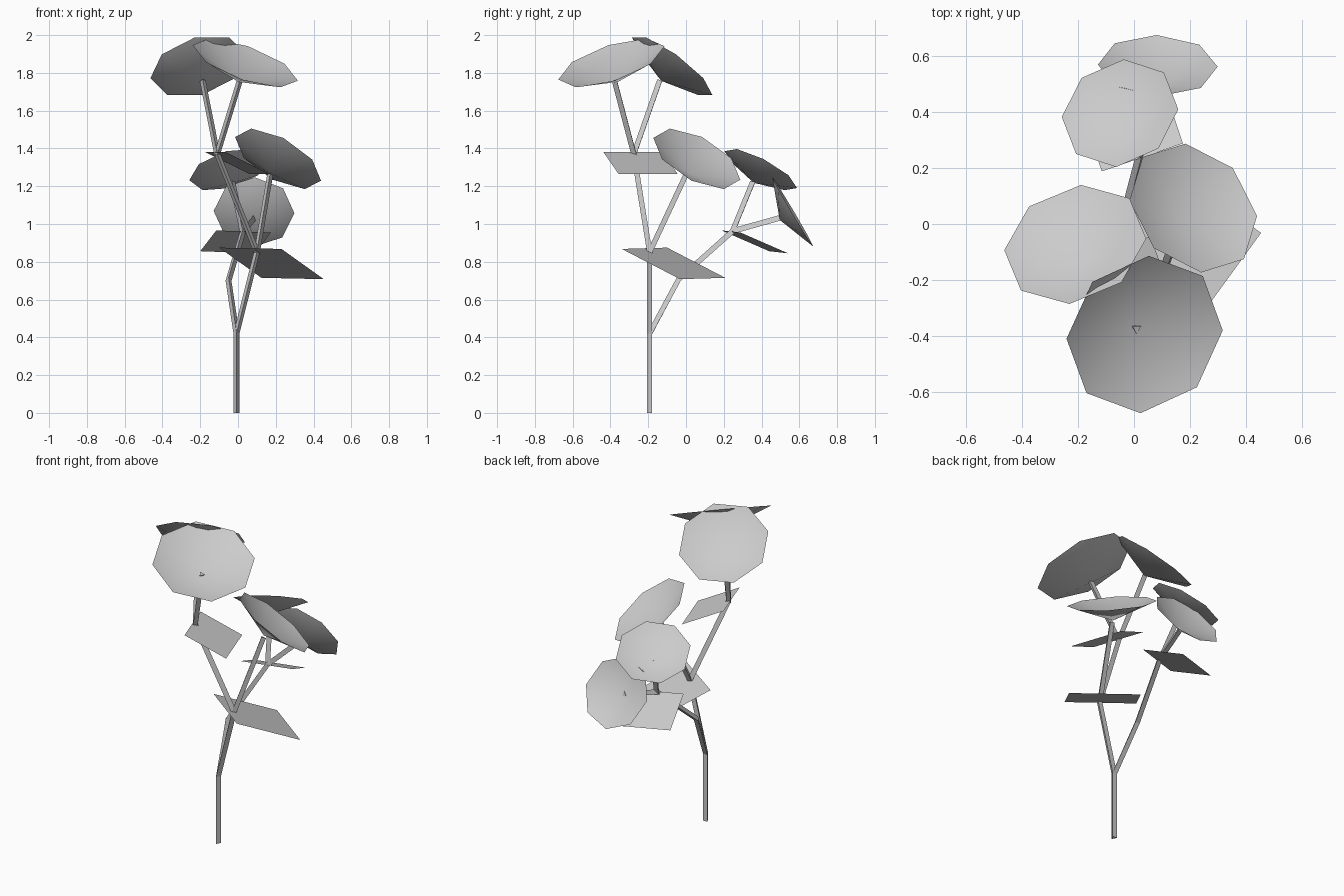
import bpy
import bmesh
from math import cos, sin, pi
from mathutils import Vector

old = bpy.data.objects.get("Cube")
if old:
    bpy.data.objects.remove(old, do_unlink=True)

# One pale grey for the whole plant
grey = bpy.data.materials.new("pale_grey")
grey.use_nodes = True
colour = (0.6, 0.6, 0.6, 1)
grey.diffuse_color = colour
grey.node_tree.nodes["Principled BSDF"].inputs["Base Color"].default_value = colour

UP = Vector((0, 0, 1))
STEM_RADIUS = 0.018
CUP_DEPTH = 0.38


def add_object(name, bm, smooth=False):
    mesh = bpy.data.meshes.new(name)
    for face in bm.faces:
        face.smooth = smooth
    bm.to_mesh(mesh)
    bm.free()
    mesh.materials.append(grey)
    obj = bpy.data.objects.new(name, mesh)
    bpy.context.collection.objects.link(obj)
    return obj


def ring(bm, centre, normal, radius, sides, start=0.0):
    """Regular polygon of vertices facing along the normal."""
    turn = UP.rotation_difference(normal)
    verts = []
    for i in range(sides):
        a = start + 2 * pi * i / sides
        verts.append(bm.verts.new(centre + turn @ Vector((radius * cos(a), radius * sin(a), 0))))
    return verts


def add_stem(name, points):
    """Three-sided stem swept along the points."""
    pts = [Vector(p) for p in points]
    bm = bmesh.new()
    rings = []
    for i, p in enumerate(pts):
        ahead = pts[min(i + 1, len(pts) - 1)]
        behind = pts[max(i - 1, 0)]
        tangent = UP if p.z == 0 else (ahead - behind).normalized()
        rings.append(ring(bm, p, tangent, STEM_RADIUS, 3, -pi / 2))
    for low, high in zip(rings, rings[1:]):
        for i in range(3):
            j = (i + 1) % 3
            bm.faces.new((low[i], low[j], high[j], high[i]))
    bm.faces.new(rings[0][::-1])
    bm.faces.new(rings[-1])
    add_object(name, bm)


def add_bloom(name, centre, normal, radius):
    """Shallow open eight-sided cup whose point sits on the stem tip."""
    centre, normal = Vector(centre), Vector(normal).normalized()
    bm = bmesh.new()
    rim = ring(bm, centre, normal, radius, 8)
    tip = bm.verts.new(centre - normal * CUP_DEPTH * radius)
    for i in range(8):
        bm.faces.new((tip, rim[i], rim[(i + 1) % 8]))
    add_object(name, bm, smooth=True)


def add_leaf(name, corner, across, along):
    """Flat four-cornered leaf from one base corner and two sides."""
    c, a, b = Vector(corner), Vector(across), Vector(along)
    bm = bmesh.new()
    bm.faces.new([bm.verts.new(p) for p in (c, c + b, c + a + b, c + a)])
    add_object(name, bm)


# Forks of the plant
base = (-0.008, -0.188, 0)
low_fork = (-0.008, -0.188, 0.42)
mid_fork = (0.1, -0.188, 0.85)
top_fork = (-0.11, -0.272, 1.37)
back_bend = (-0.05, -0.035, 0.705)
back_fork = (0.025, 0.25, 0.96)

# Stems
add_stem("main_stem", [base, low_fork, mid_fork])
add_stem("upper_stem", [mid_fork, top_fork])
add_stem("top_front_stalk", [top_fork, (0.01, -0.375, 1.76)])
add_stem("top_back_stalk", [top_fork, (-0.187, -0.135, 1.76)])
add_stem("side_stalk", [mid_fork, (0.17, 0.005, 1.262)])
add_stem("back_stem", [low_fork, back_bend, back_fork])
add_stem("back_high_stalk", [back_fork, (-0.03, 0.357, 1.222)])
add_stem("back_low_stalk", [back_fork, (0.08, 0.5, 1.03)])

# Blooms
add_bloom("top_front_bloom", (0.038, -0.395, 1.853), (0.32, -0.3, 0.9), 0.295)
add_bloom("top_back_bloom", (-0.21, -0.073, 1.835), (-0.24, 0.58, 0.78), 0.262)
add_bloom("side_bloom", (0.212, 0.057, 1.345), (0.45, 0.43, 0.78), 0.257)
add_bloom("back_high_bloom", (-0.05, 0.396, 1.288), (-0.26, 0.45, 0.85), 0.216)
add_bloom("back_low_bloom", (0.085, 0.566, 1.063), (0.03, 0.86, 0.51), 0.214)

# Leaves at the forks
add_leaf("lower_leaf", (-0.1, -0.1, 0.875), (0.33, -0.24, -0.007), (0.224, 0.308, -0.16))
add_leaf("upper_leaf", (-0.065, -0.437, 1.38), (-0.107, 0.313, 0), (0.232, 0.08, -0.115))
add_leaf("back_leaf", (-0.115, 0.188, 0.966), (0.29, 0.1, -0.011), (-0.085, 0.252, -0.11))
